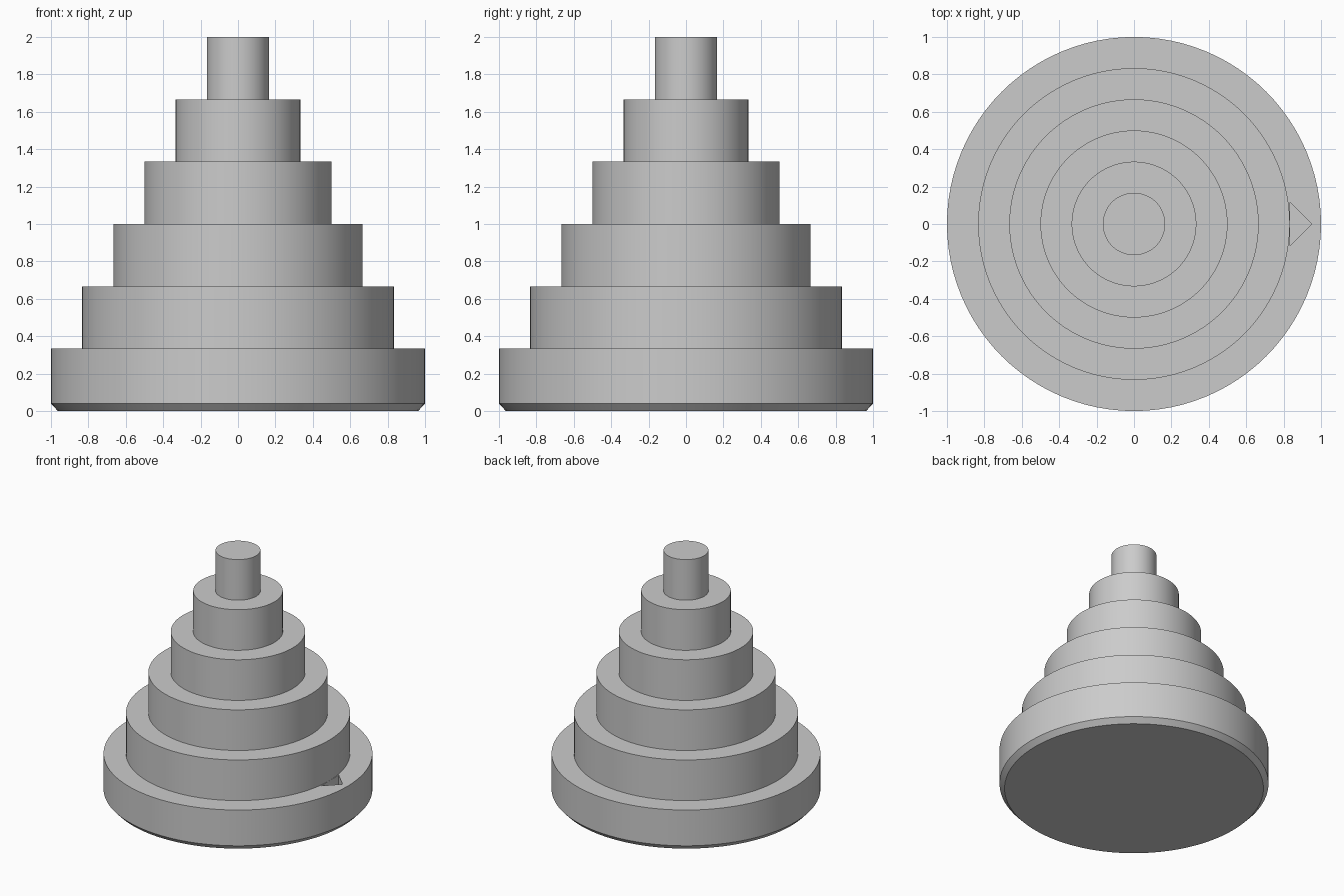
import bpy, bmesh, math

if "Cube" in bpy.data.objects:
    bpy.data.objects.remove(bpy.data.objects["Cube"])

SEGMENTS = 96
TIERS = 6
STEP = 1 / TIERS          # radius lost per tier
RISE = 2 / TIERS          # height of each tier

grey = bpy.data.materials.new("plain grey")
grey.diffuse_color = (0.6, 0.6, 0.6, 1)
grey.use_nodes = True
grey.node_tree.nodes["Principled BSDF"].inputs["Base Color"].default_value = grey.diffuse_color


def make_object(name, bm):
    bmesh.ops.recalc_face_normals(bm, faces=bm.faces)
    mesh = bpy.data.meshes.new(name)
    bm.to_mesh(mesh)
    bm.free()
    obj = bpy.data.objects.new(name, mesh)
    bpy.context.collection.objects.link(obj)
    mesh.materials.append(grey)
    return obj


# Stepped tower: one lathed profile, chamfered around the foot
profile = [(0.963, 0), (1, 0.04)]
for i in range(TIERS):
    r = 1 - i * STEP
    if i:
        profile.append((r, i * RISE))
    profile.append((r, (i + 1) * RISE))

bm = bmesh.new()
rings = []
for r, z in profile:
    rings.append([bm.verts.new((r * math.cos(a), r * math.sin(a), z))
                  for a in (2 * math.pi * k / SEGMENTS for k in range(SEGMENTS))])
for low, high in zip(rings, rings[1:]):
    for k in range(SEGMENTS):
        n = (k + 1) % SEGMENTS
        bm.faces.new((low[k], low[n], high[n], high[k]))
bm.faces.new(rings[0])
bm.faces.new(rings[-1])
tower = make_object("stepped_tower", bm)

# Triangular pointer notch sunk into the lowest ledge
bm = bmesh.new()
base = bm.faces.new([bm.verts.new(p) for p in
                     ((0.834, -0.115, 0.17), (0.95, 0, 0.17), (0.834, 0.115, 0.17))])
top = bmesh.ops.extrude_face_region(bm, geom=[base])["geom"]
bmesh.ops.translate(bm, vec=(0, 0, 0.2),
                    verts=[v for v in top if isinstance(v, bmesh.types.BMVert)])
cutter = make_object("notch_cutter", bm)
cutter.hide_render = True
cutter.hide_viewport = True

cut = tower.modifiers.new("pointer_notch", 'BOOLEAN')
cut.operation = 'DIFFERENCE'
cut.solver = 'EXACT'
cut.object = cutter

# Bake the notch, then smooth the curved walls with crisp edges
bpy.context.view_layer.objects.active = tower
tower.select_set(True)
bpy.ops.object.modifier_apply(modifier=cut.name)
bpy.data.objects.remove(cutter)
bpy.ops.object.shade_smooth_by_angle(angle=math.radians(30))
